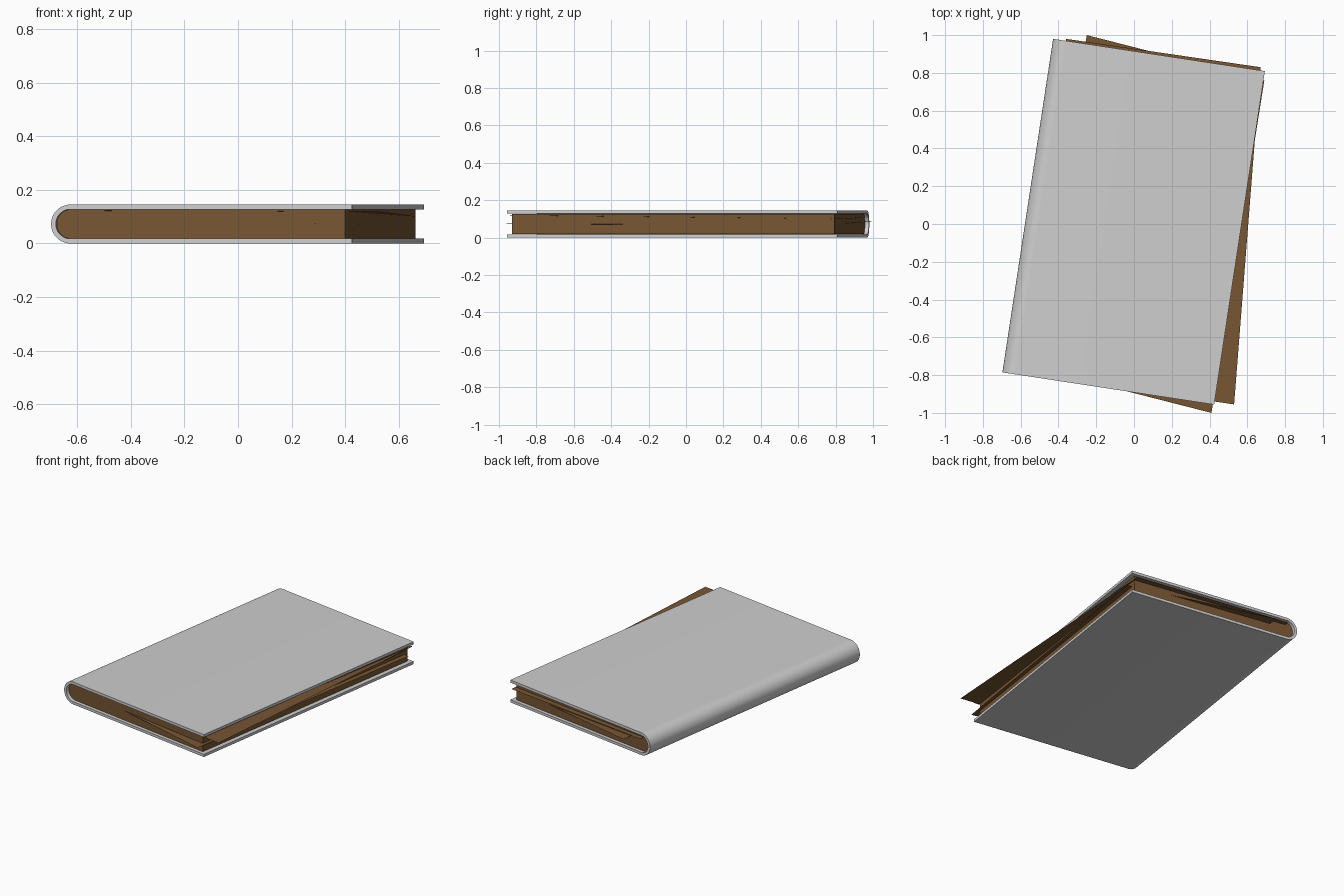
import bpy, bmesh, math
from mathutils import Matrix

if "Cube" in bpy.data.objects:
    bpy.data.objects.remove(bpy.data.objects["Cube"])

TURN = Matrix.Rotation(math.radians(-8.65), 4, 'Z')
TURN.translation = (-0.002, 0.012, 0)
H, R, T = 0.145, 0.0725, 0.0175     # book height, spine radius, cover thickness
HALF_W, HALF_L = 0.567, 0.893
CU = -HALF_W + R                    # spine arc centre


def material(name, rgb):
    m = bpy.data.materials.new(name)
    m.diffuse_color = (*rgb, 1)
    m.use_nodes = True
    m.node_tree.nodes["Principled BSDF"].inputs["Base Color"].default_value = m.diffuse_color
    return m


cover_mat = material("cover_grey", (0.62, 0.62, 0.62))
paper_mat = material("paper_brown", (0.185, 0.092, 0.033))


def add(name, bm, mat):
    me = bpy.data.meshes.new(name)
    bm.to_mesh(me)
    bm.free()
    me.materials.append(mat)
    ob = bpy.data.objects.new(name, me)
    bpy.context.collection.objects.link(ob)
    return ob


def u_profile(r, end):
    """Open outline: top end, around the rounded spine, bottom end."""
    n = 24
    arc = [(CU + r * math.cos(a), R + r * math.sin(a))
           for a in (math.pi / 2 + math.pi * i / n for i in range(n + 1))]
    return [(end, R + r)] + arc + [(end, R - r)]


def extrude(name, outline, half, mat):
    bm = bmesh.new()
    face = bm.faces.new([bm.verts.new((x, -half, z)) for x, z in outline])
    out = bmesh.ops.extrude_face_region(bm, geom=[face])
    verts = [g for g in out["geom"] if isinstance(g, bmesh.types.BMVert)]
    bmesh.ops.translate(bm, verts=verts, vec=(0, 2 * half, 0))
    bmesh.ops.recalc_face_normals(bm, faces=bm.faces)
    bm.transform(TURN)
    ob = add(name, bm, mat)
    bpy.ops.object.select_all(action='DESELECT')
    ob.select_set(True)
    bpy.context.view_layer.objects.active = ob
    bpy.ops.object.shade_smooth_by_angle(angle=math.radians(35))


# Wrapped cover and the page block inside it
extrude("cover", u_profile(R, HALF_W) + u_profile(R - T, HALF_W)[::-1], HALF_L, cover_mat)
extrude("page_block", u_profile(R - T - 0.0005, HALF_W - 0.028), HALF_L - 0.021, paper_mat)


# Loose skewed pages slipping out of the block
def sheet(name, corners):
    bm = bmesh.new()
    bm.faces.new([bm.verts.new(c) for c in corners])
    add(name, bm, paper_mat)


sheet("loose_page_upper", [(-0.50, -0.805, 0.122), (0.53, -0.955, 0.119),
                           (0.67, 0.83, 0.10), (-0.36, 0.98, 0.108)])
sheet("loose_page_lower", [(-0.53, -0.76, 0.083), (0.41, -1.0, 0.072),
                           (0.69, 0.76, 0.069), (-0.25, 1.0, 0.085)])
